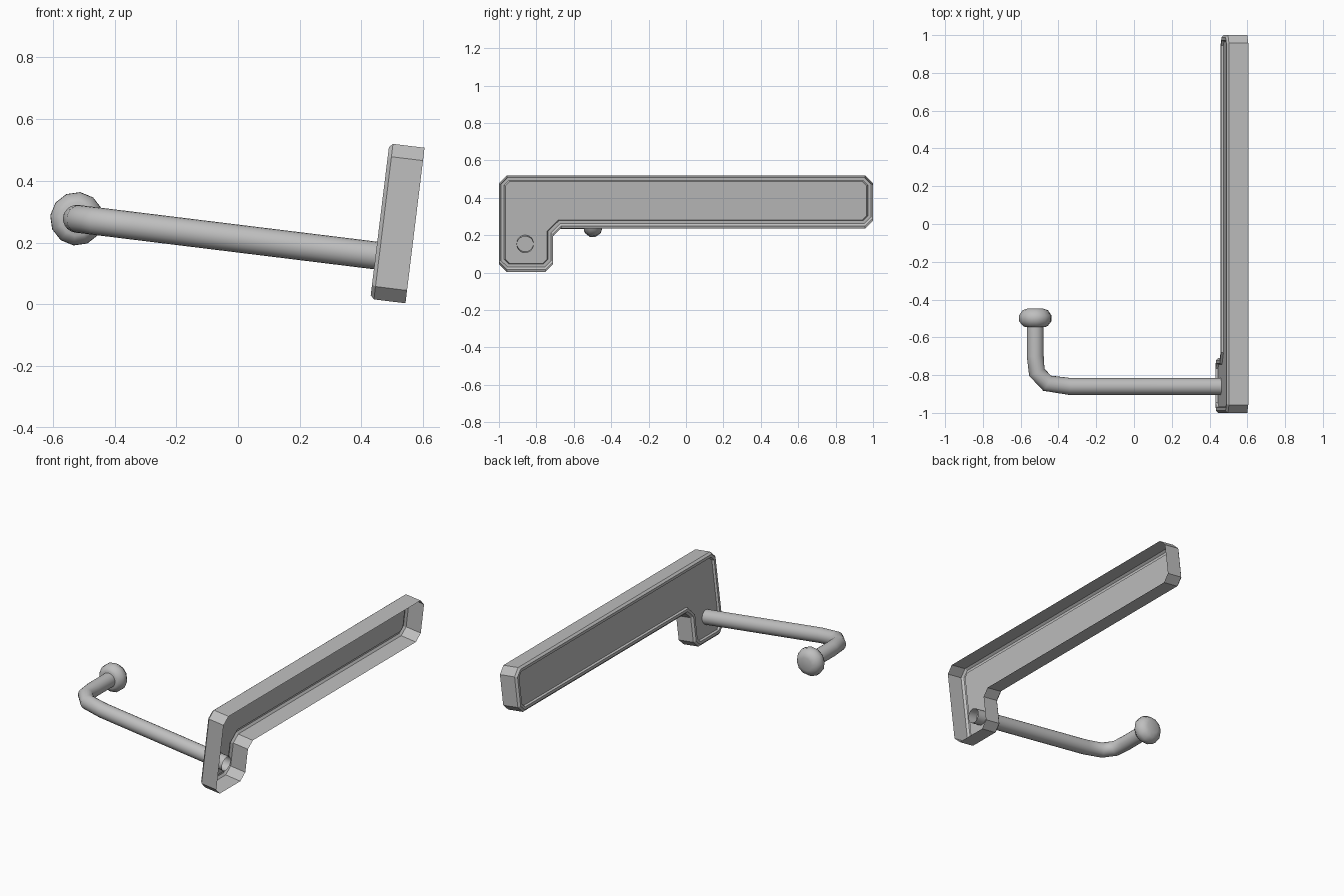
import bpy, bmesh, math
from mathutils import Matrix, Vector

cube = bpy.data.objects.get("Cube")
if cube:
    bpy.data.objects.remove(cube)

grey = bpy.data.materials.new("plain grey")
grey.use_nodes = True
GREY = (0.52, 0.52, 0.52, 1)
grey.diffuse_color = GREY
grey.node_tree.nodes["Principled BSDF"].inputs["Base Color"].default_value = GREY

# Everything is built upright, then leaned over around the lower rim
LEAN = Matrix.Translation((0.543, 0, 0.003)) @ Matrix.Rotation(math.radians(7), 4, 'Y')
ROD_Y, ROD_Z, ROD_R = -0.86, 0.142, 0.045
KNOB_X = -1.091


def finish(name, bm, smooth=None):
    mesh = bpy.data.meshes.new(name)
    bm.to_mesh(mesh)
    bm.free()
    mesh.materials.append(grey)
    obj = bpy.data.objects.new(name, mesh)
    bpy.context.collection.objects.link(obj)
    obj.matrix_world = LEAN
    if smooth:
        bpy.ops.object.select_all(action='DESELECT')
        obj.select_set(True)
        bpy.context.view_layer.objects.active = obj
        bpy.ops.object.shade_smooth_by_angle(angle=math.radians(smooth))
    return obj


def skin(bm, rings):
    for a, b in zip(rings, rings[1:]):
        for i in range(len(a)):
            j = (i + 1) % len(a)
            bm.faces.new((a[i], a[j], b[j], b[i]))


# L-shaped open shell: chamfered outline pulled back, bevelled, then recessed
bm = bmesh.new()
corners = [(-1, 0), (-0.71, 0), (-0.71, 0.235), (1, 0.235), (1, 0.508), (-1, 0.508)]
outline = []
for i, c in enumerate(corners):
    c = Vector(c)
    for n in (corners[i - 1], corners[(i + 1) % len(corners)]):
        p = c + (Vector(n) - c).normalized() * 0.042
        outline.append(bm.verts.new((0, p.x, p.y)))
face = bm.faces.new(outline)
face.normal_update()
if face.normal.x > 0:
    face.normal_flip()
for inset, depth in [(0, 0.103), (0.012, 0.012), (0.016, 0), (0.006, -0.012)]:
    bmesh.ops.inset_region(bm, faces=[face], thickness=inset, depth=depth,
                           use_boundary=True, use_even_offset=True)
    face.normal_update()
finish("handle_shell", bm)

# Bent rod: open tube swept along a flat path
path = [Vector(p) for p in [(-0.04, ROD_Y), (-0.907, ROD_Y), (-1.028, -0.843),
                            (-1.083, -0.785), (KNOB_X, -0.7), (KNOB_X, -0.53)]]
bm = bmesh.new()
rings = []
for i, p in enumerate(path):
    d_in = (p - path[max(i - 1, 0)]).normalized()
    d_out = (path[min(i + 1, len(path) - 1)] - p).normalized()
    d = (d_in + d_out).normalized()
    side = Vector((-d.y, d.x))
    ring = []
    for k in range(20):
        a = math.tau * k / 20
        q = p + side * ROD_R * math.cos(a)
        ring.append(bm.verts.new((q.x, q.y, ROD_Z + ROD_R * math.sin(a))))
    rings.append(ring)
skin(bm, rings)
bmesh.ops.recalc_face_normals(bm, faces=bm.faces[:])
finish("bent_rod", bm, 40)

# Rounded knob on the rod end
bm = bmesh.new()
rings = []
for y, r in [(-0.545, 0.055), (-0.538, 0.068), (-0.515, 0.086), (-0.485, 0.087),
             (-0.457, 0.068), (-0.447, 0.04)]:
    rings.append([bm.verts.new((KNOB_X + r * math.cos(math.tau * k / 12), y,
                                ROD_Z + r * math.sin(math.tau * k / 12)))
                  for k in range(12)])
skin(bm, rings)
bm.faces.new(rings[0])
bm.faces.new(rings[-1])
bmesh.ops.recalc_face_normals(bm, faces=bm.faces[:])
finish("knob", bm, 50)
